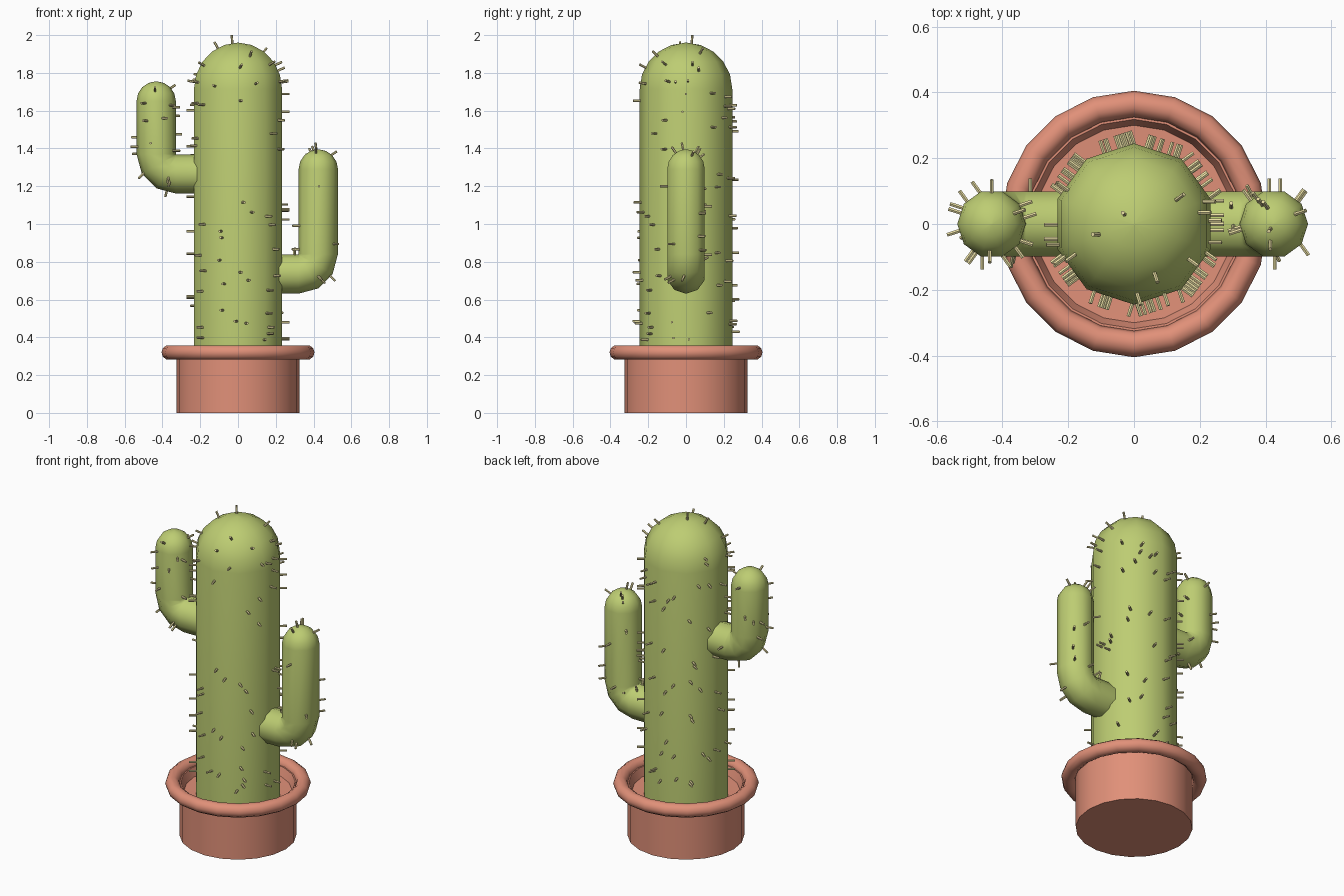
import bpy, bmesh, math, random
from mathutils import Vector, Matrix

if "Cube" in bpy.data.objects:
    bpy.data.objects.remove(bpy.data.objects["Cube"])

random.seed(7)


def material(name, rgb):
    m = bpy.data.materials.new(name)
    m.diffuse_color = (*rgb, 1)
    m.use_nodes = True
    m.node_tree.nodes["Principled BSDF"].inputs["Base Color"].default_value = m.diffuse_color
    return m


GREEN = material("cactus_green", (0.51, 0.61, 0.17))
CLAY = material("terracotta", (0.75, 0.28, 0.19))
CREAM = material("spine_cream", (0.80, 0.72, 0.36))


def finish(name, bm, mat, angle=50):
    bmesh.ops.recalc_face_normals(bm, faces=bm.faces)
    me = bpy.data.meshes.new(name)
    bm.to_mesh(me)
    bm.free()
    ob = bpy.data.objects.new(name, me)
    bpy.context.collection.objects.link(ob)
    me.materials.append(mat)
    bpy.ops.object.select_all(action='DESELECT')
    bpy.context.view_layer.objects.active = ob
    ob.select_set(True)
    bpy.ops.object.shade_smooth_by_angle(angle=math.radians(angle))
    return ob


def skin(rings, closed=False):
    """Bridge rings of points; cap both ends unless the loop closes on itself."""
    bm = bmesh.new()
    loops = [[bm.verts.new(p) for p in r] for r in rings]
    n = len(loops[0])
    pairs = list(zip(loops, loops[1:])) + ([(loops[-1], loops[0])] if closed else [])
    for a, b in pairs:
        for i in range(n):
            j = (i + 1) % n
            bm.faces.new((a[i], a[j], b[j], b[i]))
    if not closed:
        bm.faces.new(loops[0])
        bm.faces.new(loops[-1])
    return bm


def lathe(profile, sides, closed=False):
    angs = [math.pi / 2 + 2 * math.pi * i / sides for i in range(sides)]
    return skin([[(r * math.cos(a), r * math.sin(a), z) for a in angs]
                 for r, z in profile], closed)


def dome(r, z, steps):
    """Profile of a half sphere, ending in a tiny cap."""
    return [(max(r * math.cos(t), 0.004), z + r * math.sin(t))
            for t in (math.pi / 2 * i / steps for i in range(steps + 1))]


# Pot: hollow body with a shallow dished top
finish("pot", lathe([(0.325, 0), (0.325, 0.325), (0.318, 0.325),
                     (0.30, 0.275), (0.15, 0.27)], 20), CLAY)

# Rolled rim
rim = [(0.365 + 0.04 * math.cos(2 * math.pi * i / 10),
        0.32 + 0.04 * math.sin(2 * math.pi * i / 10)) for i in range(10)]
finish("pot_rim", lathe(rim, 20, True), CLAY)

# Trunk
trunk = finish("trunk", lathe([(0.245, 0.2)] + dome(0.245, 1.715, 5), 10), GREEN)


# Arms: elbow tube with a domed tip
def arm(name, side, x, z, top):
    r, bend = 0.104, 0.105
    stations = [(0.12, z, 0, r)]
    for i in range(4):
        t = math.pi / 2 * i / 3
        stations.append((x - bend + bend * math.sin(t), z + bend - bend * math.cos(t), t, r))
    stations += [(x, h, math.pi / 2, q) for q, h in dome(r, top - r, 4)]
    rings = []
    for px, pz, t, q in stations:
        ring = []
        for k in range(10):
            a = 2 * math.pi * k / 10
            c, s = q * math.cos(a), q * math.sin(a)
            ring.append((side * (px + c * math.sin(t)), s, pz - c * math.cos(t)))
        rings.append(ring)
    return finish(name, skin(rings), GREEN)


arms = [arm("upper_arm", -1, 0.433, 1.265, 1.755),
        arm("lower_arm", 1, 0.425, 0.735, 1.395)]


# Spines: small pegs scattered over the skin along face normals
def add_spine(bm, p, n):
    m = Matrix.Translation(p + n * 0.015) @ n.to_track_quat('Z', 'Y').to_matrix().to_4x4()
    bmesh.ops.create_cone(bm, cap_ends=True, segments=6, radius1=0.0065,
                          radius2=0.0065, depth=0.05, matrix=m)


def scatter(bm, ob, count, keep):
    me = ob.data
    me.calc_loop_triangles()
    tris = list(me.loop_triangles)
    weights = [t.area for t in tris]
    done = 0
    while done < count:
        t = random.choices(tris, weights)[0]
        a, b, c = (me.vertices[i].co for i in t.vertices)
        u, v = random.random(), random.random()
        if u + v > 1:
            u, v = 1 - u, 1 - v
        p = a + (b - a) * u + (c - a) * v
        if keep(p):
            add_spine(bm, p, t.normal.copy())
            done += 1


bm = bmesh.new()
scatter(bm, trunk, 115, lambda p: 0.37 < p.z < 1.94)
for ob in arms:
    scatter(bm, ob, 22, lambda p: abs(p.x) > 0.25)
add_spine(bm, Vector((-0.03, 0.03, 1.96)), Vector((-0.1, 0.1, 1)).normalized())
finish("spines", bm, CREAM, 40)
